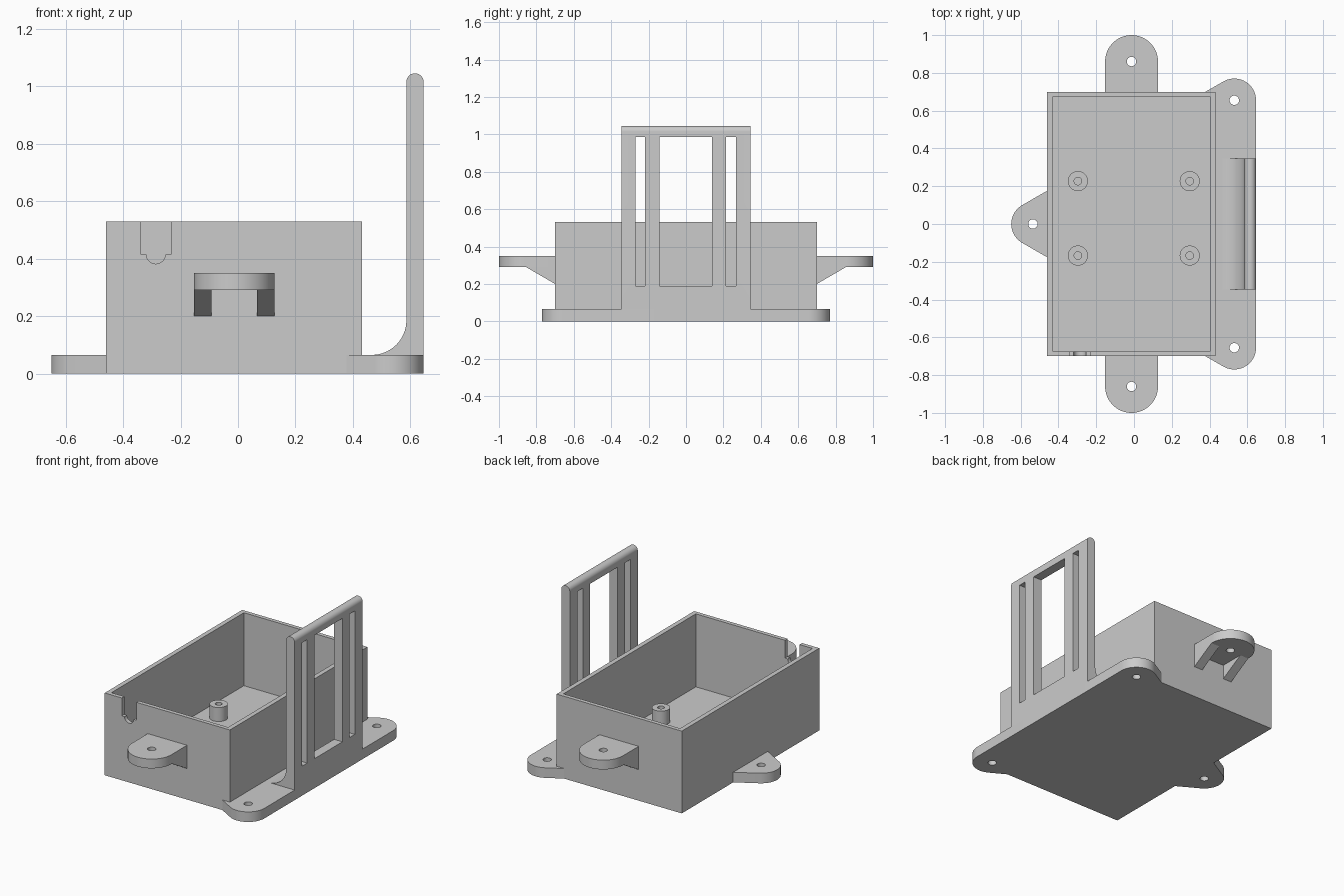
import bpy, bmesh
from math import cos, sin, radians
from mathutils import Vector

if "Cube" in bpy.data.objects:
    bpy.data.objects.remove(bpy.data.objects["Cube"], do_unlink=True)

grey = bpy.data.materials.new("plain grey")
grey.use_nodes = True
COLOUR = (0.6, 0.6, 0.6, 1)
grey.diffuse_color = COLOUR
grey.node_tree.nodes["Principled BSDF"].inputs["Base Color"].default_value = COLOUR


def arc(cx, cy, r, start, end, n=24):
    angles = [radians(start + (end - start) * i / n) for i in range(n + 1)]
    return [(cx + r * cos(a), cy + r * sin(a)) for a in angles]


def rect(x0, x1, y0, y1):
    return [(x0, y0), (x1, y0), (x1, y1), (x0, y1)]


# The outline lies across the named axis and is extruded from lo to hi
PLACE = {"X": lambda a, b, d: (d, a, b),
         "Y": lambda a, b, d: (a, d, b),
         "Z": lambda a, b, d: (a, b, d)}


def prism(name, outline, lo, hi, axis="Z"):
    put = PLACE[axis]
    bm = bmesh.new()
    face = bm.faces.new([bm.verts.new(put(a, b, lo)) for a, b in outline])
    grown = bmesh.ops.extrude_face_region(bm, geom=[face], use_keep_orig=True)
    verts = [g for g in grown["geom"] if isinstance(g, bmesh.types.BMVert)]
    bmesh.ops.translate(bm, verts=verts, vec=Vector(put(0, 0, hi - lo)))
    bmesh.ops.recalc_face_normals(bm, faces=bm.faces)
    mesh = bpy.data.meshes.new(name)
    bm.to_mesh(mesh)
    bm.free()
    mesh.materials.append(grey)
    obj = bpy.data.objects.new(name, mesh)
    bpy.context.collection.objects.link(obj)
    return obj


def finish(obj, cutters=()):
    """Cut the part, drop the cutters and smooth its curved faces."""
    bpy.ops.object.select_all(action="DESELECT")
    bpy.context.view_layer.objects.active = obj
    obj.select_set(True)
    for cutter in cutters:
        cutter.hide_render = True
        mod = obj.modifiers.new("cut", "BOOLEAN")
        mod.operation, mod.solver, mod.object = "DIFFERENCE", "EXACT", cutter
        bpy.ops.object.modifier_apply(modifier=mod.name)
        bpy.data.objects.remove(cutter, do_unlink=True)
    bpy.ops.object.shade_smooth_by_angle(angle=radians(30))


def hole(x, y, z0, z1, r=0.025):
    return prism("hole_cutter", arc(x, y, r, 0, 345, 23), z0, z1)


LEFT, RIGHT, DEPTH, TOP = -0.46, 0.432, 0.70, 0.53
BASE, WALL = 0.065, 0.03

# Open box with a cable notch in the front wall
box = prism("box", rect(LEFT, RIGHT, -DEPTH, DEPTH), 0, TOP)
cavity = prism("cavity_cutter", rect(LEFT + WALL, RIGHT - WALL, -0.674, 0.674), 0.06, 1)
notch_outline = [(-0.338, 0.6), (-0.338, 0.415)] + arc(-0.286, 0.415, 0.033, 180, 360)
notch_outline += [(-0.234, 0.415), (-0.234, 0.6)]
notch = prism("notch_cutter", notch_outline, -0.8, -0.6, "Y")
finish(box, [cavity, notch])

# Screw posts on the floor
for x in (-0.297, 0.295):
    for y in (-0.167, 0.227):
        post = prism("screw_post", arc(x, y, 0.053, 0, 352.5, 47), 0.055, 0.15)
        finish(post, [hole(x, y, 0.07, 0.3, 0.02)])

# Raised mounting tabs on the front and back, each on two ribs
MID, R = -0.013, 0.14
for side, name in ((-1, "front"), (1, "back")):
    outline = [(x, side * y) for x, y in
               [(MID + R, DEPTH)] + arc(MID, 0.86, R, 0, 180, 32) + [(MID - R, DEPTH)]]
    tab = prism(name + "_tab", outline, 0.29, 0.35)
    finish(tab, [hole(MID, side * 0.86, 0.2, 0.5)])
    triangle = [(side * DEPTH, 0.2), (side * 0.855, 0.29), (side * DEPTH, 0.29)]
    for x in (MID - R, MID + R - 0.06):
        finish(prism(name + "_tab_rib", triangle, x, x + 0.06, "X"))

# Ear on the model's right side
ear_outline = [(LEFT, 0.176)] + arc(-0.535, 0, 0.115, 120, 240) + [(LEFT, -0.176)]
ear = prism("side_ear", ear_outline, 0, BASE)
finish(ear, [hole(-0.535, 0, -0.1, 0.2)])

# Long foot plate on the model's left side
foot_outline = [(RIGHT, -DEPTH), (0.378, -DEPTH)]
foot_outline += arc(0.531, -0.655, 0.115, 240, 360) + arc(0.531, 0.655, 0.115, 0, 120)
foot_outline += [(0.378, DEPTH), (RIGHT, DEPTH)]
foot = prism("foot_plate", foot_outline, 0, BASE)
finish(foot, [hole(0.531, y, -0.1, 0.2) for y in (-0.655, 0.655)])

# Slotted upright panel with a rounded top and a curved root
panel_outline = [(0.646, BASE)] + arc(0.616, 1.015, 0.03, 0, 180)
panel_outline += arc(0.466, 0.185, 0.12, 0, -90)
panel = prism("upright_panel", panel_outline, -0.346, 0.346, "Y")
slots = [prism("slot_cutter", rect(y0, y1, 0.19, 0.985), 0.4, 0.8, "X")
         for y0, y1 in ((-0.27, -0.218), (-0.142, 0.14), (0.214, 0.266))]
finish(panel, slots)
